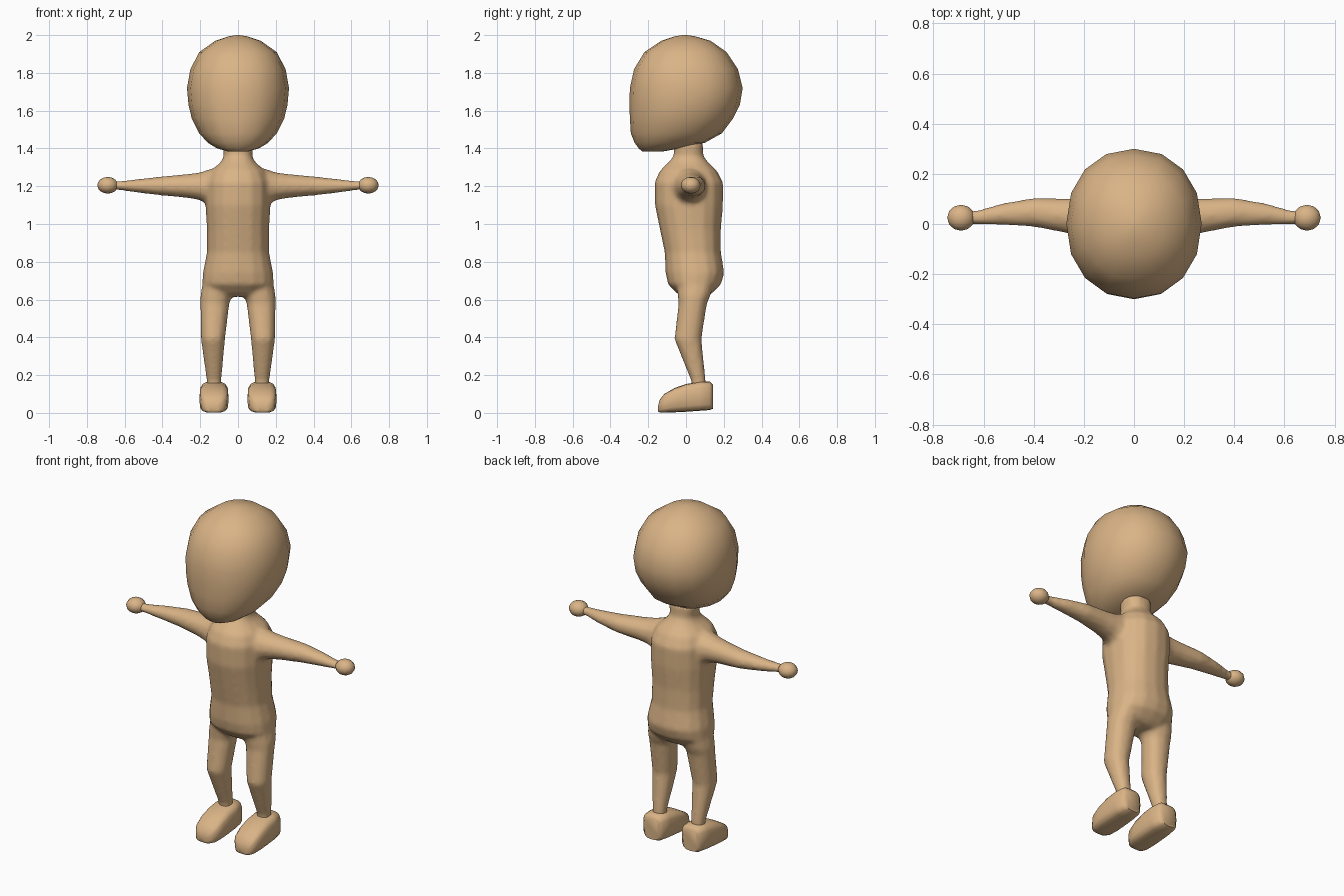
import bpy, bmesh, math

skin = bpy.data.materials.new("tan skin")
skin.diffuse_color = (0.70, 0.455, 0.24, 1)


def loft(bm, rings, axis="z", sides=16, power=2.0, mirror=1):
    """Skin closed rings (position, a0, a1, b0, b1) along an axis and cap both ends."""
    loops = []
    for p, a0, a1, b0, b1 in rings:
        loop = []
        for i in range(sides):
            t = 2 * math.pi * i / sides
            c, s = math.cos(t), math.sin(t)
            a = (a0 + a1) / 2 + (a1 - a0) / 2 * math.copysign(abs(c) ** (2 / power), c)
            b = (b0 + b1) / 2 + (b1 - b0) / 2 * math.copysign(abs(s) ** (2 / power), s)
            x, y, z = {"x": (p, a, b), "y": (a, p, b), "z": (a, b, p)}[axis]
            loop.append(bm.verts.new((x * mirror, y, z)))
        loops.append(loop)
    for lo, hi in zip(loops, loops[1:]):
        for i in range(sides):
            j = (i + 1) % sides
            bm.faces.new((lo[i], lo[j], hi[j], hi[i]))
    bm.faces.new(loops[0])
    bm.faces.new(loops[-1])


def finish(bm, name, angle=60):
    bmesh.ops.recalc_face_normals(bm, faces=bm.faces)
    mesh = bpy.data.meshes.new(name)
    bm.to_mesh(mesh)
    bm.free()
    mesh.materials.append(skin)
    obj = bpy.data.objects.new(name, mesh)
    bpy.context.collection.objects.link(obj)
    bpy.ops.object.select_all(action="DESELECT")
    obj.select_set(True)
    bpy.context.view_layer.objects.active = obj
    bpy.ops.object.shade_smooth_by_angle(angle=math.radians(angle))
    return obj


# Head: rounded skull with a forward chin
head = [(1.383, -.05, .05, -.23, -.13), (1.40, -.11, .11, -.25, -.03),
        (1.43, -.16, .16, -.272, .10), (1.48, -.205, .205, -.292, .19),
        (1.56, -.245, .245, -.297, .25), (1.63, -.262, .262, -.30, .285),
        (1.72, -.27, .27, -.297, .30), (1.82, -.252, .252, -.275, .275),
        (1.91, -.205, .205, -.22, .215), (1.97, -.12, .12, -.13, .13),
        (1.993, -.05, .05, -.06, .05), (2.0, -.01, .01, -.02, .01)]
bm = bmesh.new()
loft(bm, head, power=2.15)
finish(bm, "head", 80)

# Torso with neck
torso = [(.615, -.10, .10, -.02, .11), (.635, -.15, .15, -.05, .14),
         (.68, -.19, .19, -.095, .185), (.74, -.187, .187, -.108, .203),
         (.85, -.165, .165, -.113, .185), (.97, -.165, .165, -.138, .185),
         (1.10, -.172, .172, -.165, .196), (1.22, -.17, .17, -.167, .197),
         (1.28, -.145, .145, -.14, .165), (1.33, -.09, .09, -.09, .115),
         (1.36, -.075, .075, -.065, .092), (1.43, -.085, .085, -.065, .09)]
# Arms and legs, listed for the +x side
arm = [(.08, -.08, .12, 1.08, 1.31), (.16, -.07, .11, 1.10, 1.288),
       (.20, -.055, .105, 1.125, 1.274), (.27, -.037, .103, 1.138, 1.265),
       (.40, -.012, .105, 1.15, 1.253), (.53, -.004, .082, 1.165, 1.238),
       (.62, -.002, .056, 1.178, 1.228), (.68, .0, .05, 1.18, 1.225)]
leg = [(.13, .088, .166, .03, .105), (.17, .088, .166, .027, .105),
       (.39, .068, .197, -.062, .082), (.58, .045, .20, -.04, .112),
       (.62, .03, .20, -.045, .13), (.70, .03, .185, -.05, .15)]
bm = bmesh.new()
loft(bm, torso, power=2.3)
for side in (1, -1):
    loft(bm, arm, "x", 12, mirror=side)
    loft(bm, leg, "z", 12, 2.2, side)
body = finish(bm, "body", 80)
# Fuse the limbs into the torso with soft joints
remesh = body.modifiers.new("fuse", "REMESH")
remesh.mode = "VOXEL"
remesh.voxel_size = 0.012
remesh.use_smooth_shade = True
smooth = body.modifiers.new("soften", "SMOOTH")
smooth.factor = 0.5
smooth.iterations = 6

# Shoes: low rounded toe, tall heel, tilted sole
shoe = [(-.147, .105, .155, .008, .04), (-.14, .08, .18, .002, .068),
        (-.115, .058, .197, .001, .10), (-.06, .05, .204, .003, .132),
        (.0, .05, .204, .006, .153), (.07, .052, .202, .011, .165),
        (.125, .06, .194, .015, .166), (.142, .08, .175, .022, .15)]
for side, label in ((1, "left"), (-1, "right")):
    bm = bmesh.new()
    loft(bm, shoe, "y", 16, 3.6, side)
    finish(bm, label + "_shoe", 50)

    # Ball hands
    bm = bmesh.new()
    bmesh.ops.create_uvsphere(bm, u_segments=12, v_segments=8, radius=1)
    for v in bm.verts:
        v.co = (side * .69 + v.co.x * .055, .025 + v.co.y * .052, 1.205 + v.co.z * .044)
    finish(bm, label + "_hand", 80)
